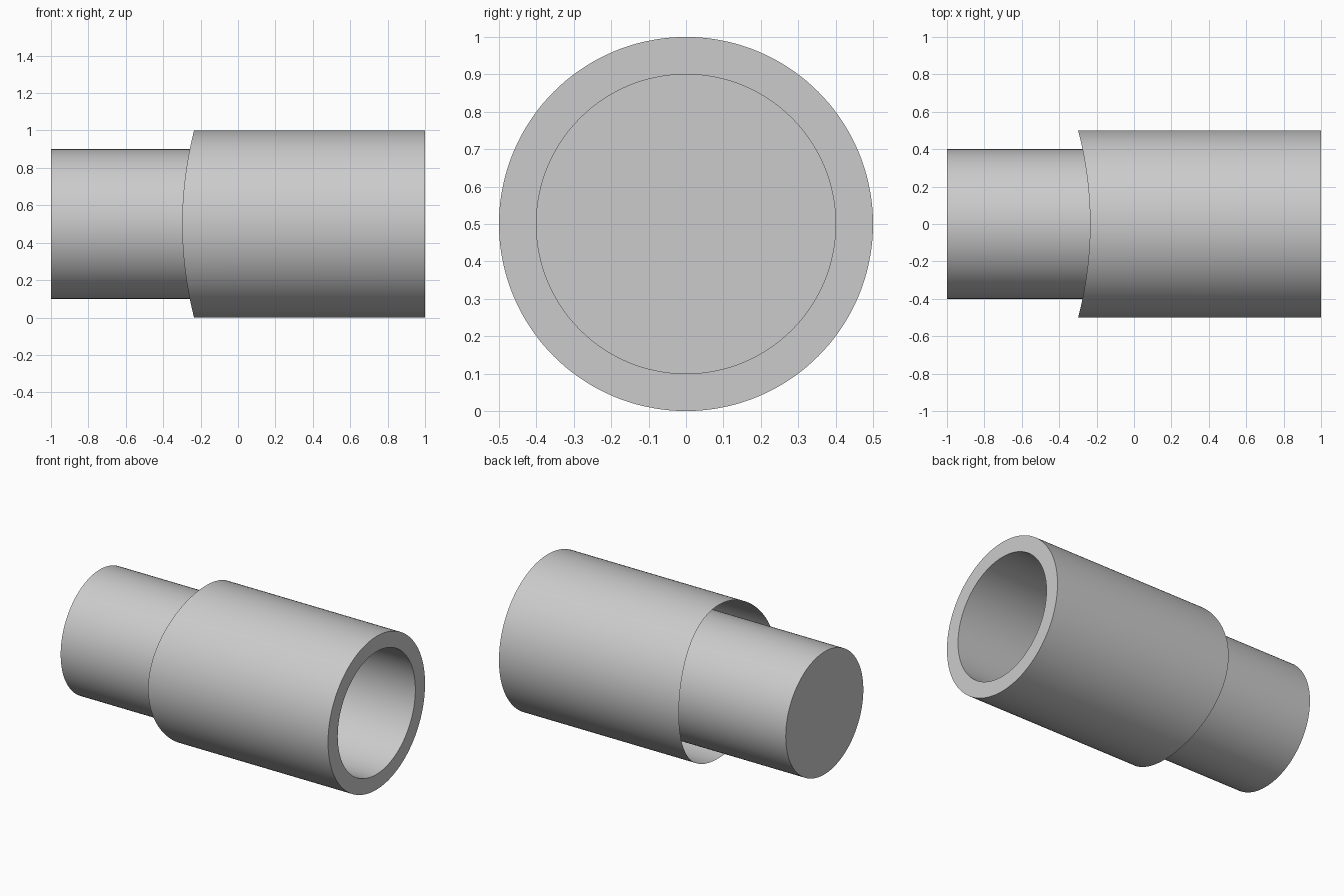
import bpy, bmesh
from math import sin, cos, tau, sqrt, radians

cube = bpy.data.objects.get("Cube")
if cube:
    bpy.data.objects.remove(cube)

SEGMENTS = 144
AXIS_HEIGHT = 0.5
PIPE_RADIUS, SLEEVE_RADIUS = 0.4, 0.5
SADDLE_RADIUS, SADDLE_TOP = 2.0, -0.235

grey = bpy.data.materials.new("plain grey")
grey.use_nodes = True
colour = (0.6, 0.6, 0.6, 1)
grey.diffuse_color = colour
grey.node_tree.nodes["Principled BSDF"].inputs["Base Color"].default_value = colour


def ring(bm, radius, x_of_y):
    """Circle of vertices around the x axis, shifted along x by a rule."""
    verts = []
    for i in range(SEGMENTS):
        a = tau * i / SEGMENTS
        y = radius * cos(a)
        verts.append(bm.verts.new((x_of_y(y), y, AXIS_HEIGHT + radius * sin(a))))
    return verts


def bridge(bm, first, second):
    for i in range(SEGMENTS):
        j = (i + 1) % SEGMENTS
        bm.faces.new((first[i], first[j], second[j], second[i]))


def finish(bm, name):
    mesh = bpy.data.meshes.new(name)
    bm.to_mesh(mesh)
    bm.free()
    mesh.materials.append(grey)
    obj = bpy.data.objects.new(name, mesh)
    bpy.context.collection.objects.link(obj)
    bpy.ops.object.select_all(action="DESELECT")
    obj.select_set(True)
    bpy.context.view_layer.objects.active = obj
    bpy.ops.object.shade_smooth_by_angle(angle=radians(30))


def left_end(y):
    return -1.0


def right_end(y):
    return 1.0


def saddle(y):
    return SADDLE_TOP - SADDLE_RADIUS + sqrt(SADDLE_RADIUS ** 2 - y * y)


# Thin inner pipe, closed at the left end and open at the right
bm = bmesh.new()
closed = ring(bm, PIPE_RADIUS, left_end)
mouth = ring(bm, PIPE_RADIUS, right_end)
bridge(bm, mouth, closed)
bm.faces.new(closed[::-1])
finish(bm, "inner_pipe")

# Thin outer sleeve with a saddle-cut left edge and a flat rim on the right
bm = bmesh.new()
edge = ring(bm, SLEEVE_RADIUS, saddle)
outer_rim = ring(bm, SLEEVE_RADIUS, right_end)
inner_rim = ring(bm, PIPE_RADIUS, right_end)
bridge(bm, outer_rim, edge)
bridge(bm, inner_rim, outer_rim)
finish(bm, "outer_sleeve")
